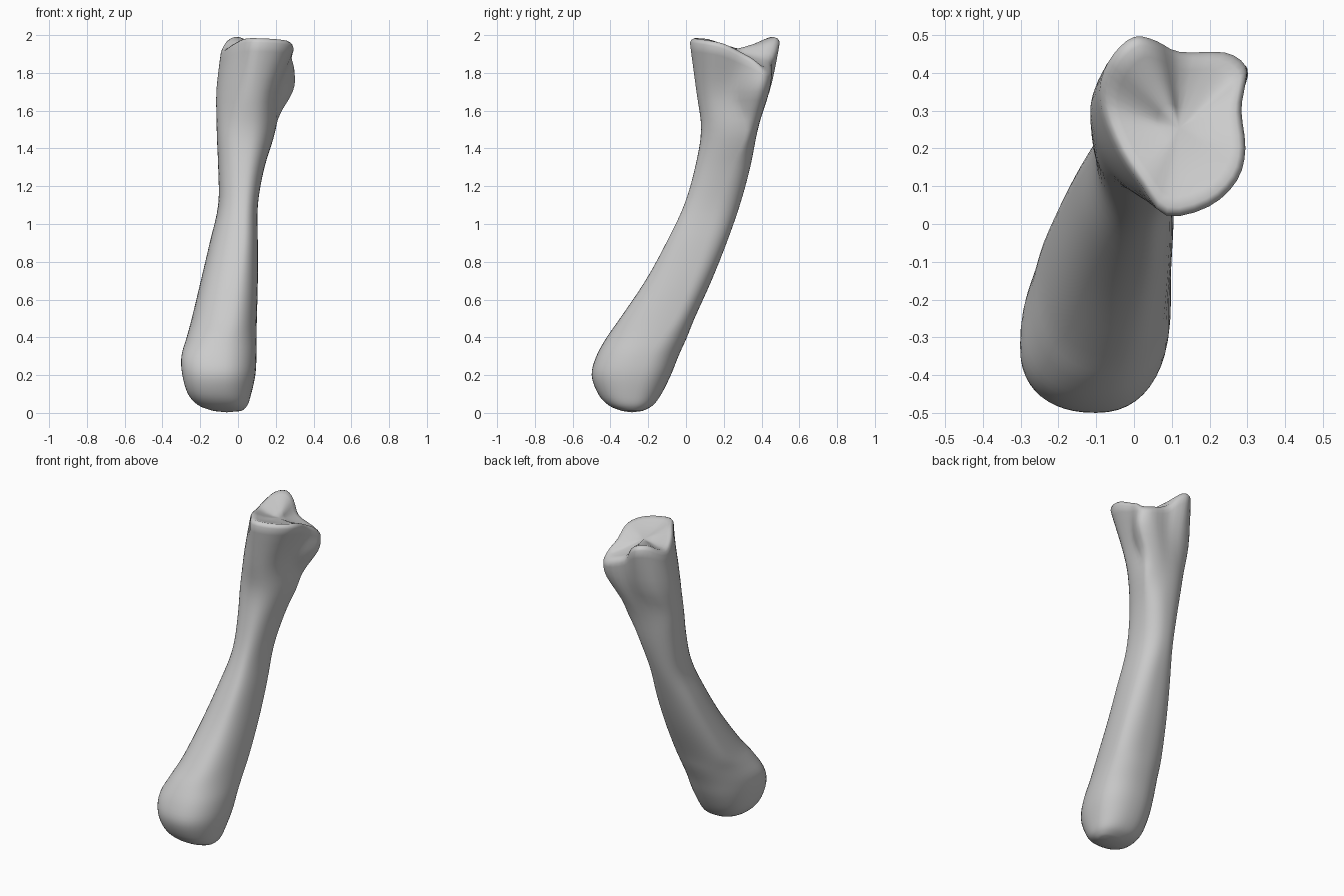
import bpy, bmesh, math
from mathutils import Vector

# Shaft and lower head: z, left x, right x, front y, back y,
# then x of the front and back points, y of the left and right points
SECTIONS = [
    (0.01, -0.13, 0.02, -0.34, -0.23, -0.06, -0.06, -0.29, -0.28),
    (0.04, -0.21, 0.05, -0.41, -0.175, -0.08, -0.08, -0.31, -0.28),
    (0.10, -0.265, 0.07, -0.465, -0.13, -0.10, -0.09, -0.33, -0.27),
    (0.20, -0.295, 0.092, -0.50, -0.08, -0.10, -0.09, -0.34, -0.24),
    (0.30, -0.30, 0.098, -0.475, -0.04, -0.10, -0.08, -0.31, -0.20),
    (0.40, -0.272, 0.098, -0.42, 0.005, -0.09, -0.06, -0.20, -0.13),
    (0.50, -0.245, 0.10, -0.35, 0.045, -0.05, -0.04, -0.09, -0.06),
    (0.70, -0.197, 0.105, -0.215, 0.135, -0.01, -0.02, 0.02, 0.03),
    (0.90, -0.15, 0.105, -0.105, 0.215, 0.02, 0.0, 0.11, 0.10),
    (1.10, -0.105, 0.105, -0.01, 0.285, 0.03, 0.0, 0.18, 0.16),
    (1.30, -0.105, 0.14, 0.048, 0.34, 0.04, 0.03, 0.22, 0.24),
    (1.50, -0.113, 0.20, 0.08, 0.38, 0.05, 0.05, 0.26, 0.32),
]
# Flared neck below the upper joint, counter-clockwise from the right
NECK = [(0.22, 0.25), (0.27, 0.33), (0.29, 0.40), (0.22, 0.44), (0.12, 0.435), (0.06, 0.44),
        (0.0, 0.44), (-0.07, 0.41), (-0.11, 0.34), (-0.112, 0.27), (-0.08, 0.18), (-0.01, 0.09),
        (0.06, 0.055), (0.13, 0.07), (0.18, 0.12), (0.20, 0.18)]
# Tilted rim of the upper joint
RIM = [(0.285, 0.30, 1.88), (0.295, 0.37, 1.84), (0.295, 0.42, 1.80), (0.24, 0.455, 1.80),
       (0.12, 0.455, 1.85), (0.06, 0.485, 1.93), (0.0, 0.497, 1.97), (-0.055, 0.45, 1.965),
       (-0.088, 0.38, 1.92), (-0.085, 0.30, 1.90), (-0.04, 0.19, 1.93), (0.02, 0.10, 1.96),
       (0.085, 0.02, 1.965), (0.20, 0.045, 1.96), (0.275, 0.115, 1.95), (0.297, 0.20, 1.93)]
N = 48


def spline(a, b, c, d, t):
    return 0.5 * (2 * b + (c - a) * t + (2 * a - 5 * b + 4 * c - d) * t * t
                  + (3 * b - a - 3 * c + d) * t ** 3)


def smooth_ring(pts):
    n, out = len(pts), []
    for i in range(N):
        u = i * n / N
        k = int(u)
        out.append(spline(*[pts[(k + j) % n] for j in (-1, 0, 1, 2)], u - k))
    return out


def section_ring(z, xl, xr, yf, yb, xf, xb, yl, yr):
    right, back = Vector((xr, yr, z)), Vector((xb, yb, z))
    left, front = Vector((xl, yl, z)), Vector((xf, yf, z))
    ends, out = [right, back, left, front], []
    for i in range(N):
        q, r = divmod(i, N // 4)
        a = r / (N // 4) * math.pi / 2
        p, s = ends[q], ends[(q + 1) % 4]
        corner = Vector((p.x, s.y, z)) if q % 2 == 0 else Vector((s.x, p.y, z))
        o = p + s - corner
        out.append(o + (p - o) * math.cos(a) ** 0.88 + (s - o) * max(math.sin(a), 0) ** 0.88)
    return out


keys = [section_ring(*s) for s in SECTIONS]
keys.append(smooth_ring([Vector((x, y, 1.70)) for x, y in NECK]))
rim = smooth_ring([Vector(p) for p in RIM])
keys.append(rim)

# Interpolate the key rings lengthwise
rings, last = [], len(keys) - 1
for k in range(last):
    q = [keys[max(0, min(last, k + j))] for j in (-1, 0, 1, 2)]
    for t in (0, 0.25, 0.5, 0.75):
        rings.append([spline(q[0][i], q[1][i], q[2][i], q[3][i], t) for i in range(N)])
rings.append(rim)

# Joint surface rolls over the rim and dishes slightly inward
centre = Vector((0.12, 0.25, 1.925))
for f, lift in ((0.96, 0.014), (0.90, 0.024), (0.78, 0.018), (0.55, 0.006), (0.28, 0.0)):
    rings.append([centre.lerp(p, f) + Vector((0, 0, lift)) for p in rim])

bm = bmesh.new()
loops = [[bm.verts.new(p) for p in r] for r in rings]
for a, b in zip(loops, loops[1:]):
    for i in range(N):
        j = (i + 1) % N
        bm.faces.new((a[i], a[j], b[j], b[i]))
for loop, tip in ((loops[0], (-0.06, -0.285, 0.0)), (loops[-1], centre)):
    v = bm.verts.new(tip)
    for i in range(N):
        bm.faces.new((loop[i], loop[(i + 1) % N], v))
bmesh.ops.smooth_vert(bm, verts=bm.verts[:], factor=0.3, use_axis_x=True, use_axis_y=True, use_axis_z=True)
bmesh.ops.recalc_face_normals(bm, faces=bm.faces[:])
mesh = bpy.data.meshes.new("long_bone")
bm.to_mesh(mesh)
bm.free()
bone = bpy.data.objects.new("long_bone", mesh)
bpy.context.collection.objects.link(bone)
for p in mesh.polygons:
    p.use_smooth = True
